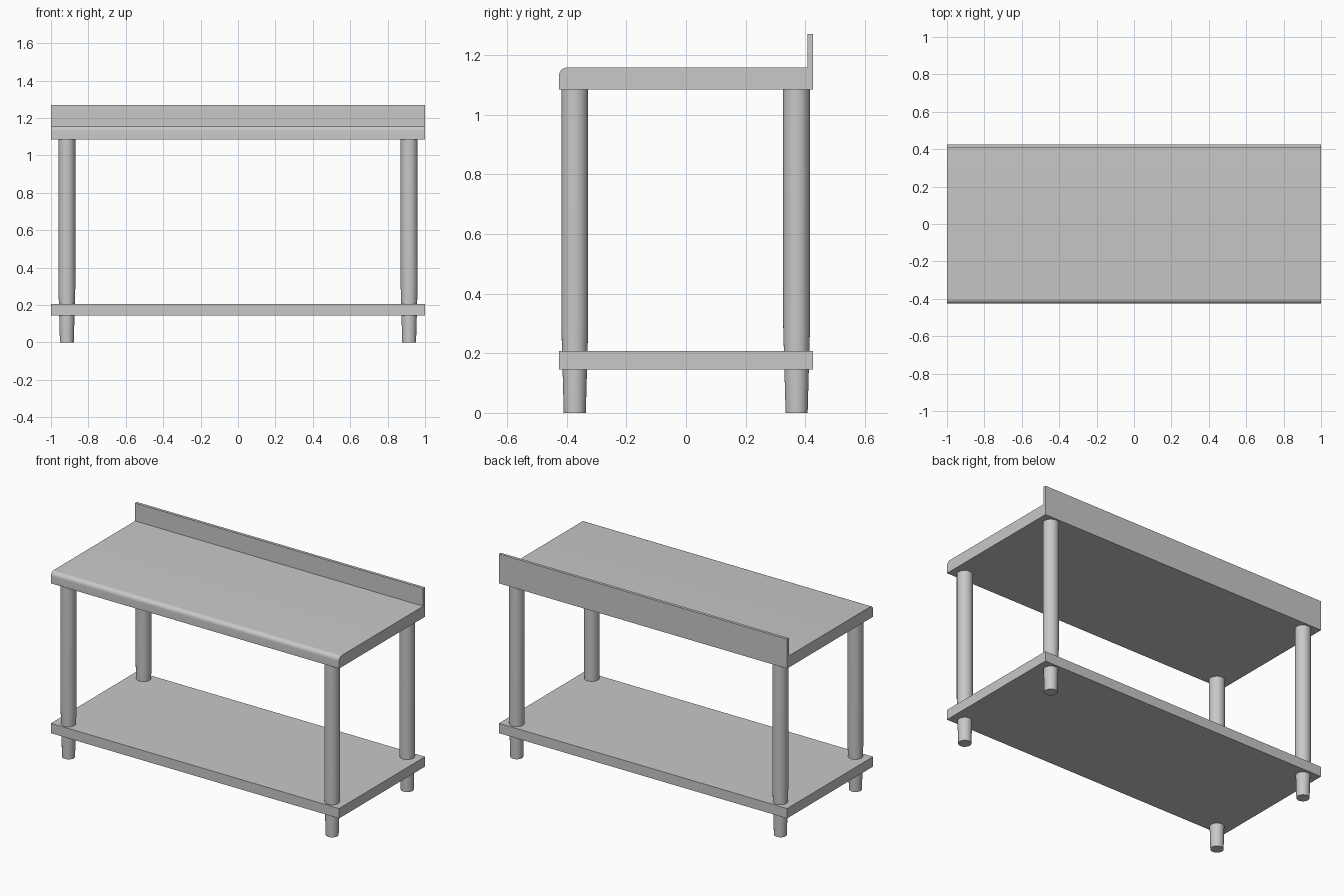
import bpy, bmesh, math

cube = bpy.data.objects.get("Cube")
if cube:
    bpy.data.objects.remove(cube, do_unlink=True)

# One brushed steel colour for everything
steel = bpy.data.materials.new("steel_grey")
steel.use_nodes = True
colour = (0.58, 0.58, 0.58, 1)
steel.diffuse_color = colour
steel.node_tree.nodes["Principled BSDF"].inputs["Base Color"].default_value = colour

HALF_X, HALF_Y = 1.0, 0.426
TOP_LOW, TOP_HIGH, SPLASH_HIGH = 1.085, 1.158, 1.27


def finish(bm, name):
    """Turn a bmesh into a named, shaded object."""
    bmesh.ops.recalc_face_normals(bm, faces=bm.faces[:])
    mesh = bpy.data.meshes.new(name)
    bm.to_mesh(mesh)
    bm.free()
    mesh.materials.append(steel)
    obj = bpy.data.objects.new(name, mesh)
    bpy.context.collection.objects.link(obj)
    bpy.ops.object.select_all(action='DESELECT')
    obj.select_set(True)
    bpy.context.view_layer.objects.active = obj
    bpy.ops.object.shade_smooth_by_angle(angle=math.radians(30))
    return obj


def extrude_profile(name, profile):
    """Sweep a (y, z) outline along the full width."""
    bm = bmesh.new()
    face = bm.faces.new([bm.verts.new((-HALF_X, y, z)) for y, z in profile])
    swept = bmesh.ops.extrude_face_region(bm, geom=[face], use_keep_orig=True)
    verts = [v for v in swept["geom"] if isinstance(v, bmesh.types.BMVert)]
    bmesh.ops.translate(bm, verts=verts, vec=(2 * HALF_X, 0, 0))
    return finish(bm, name)


def leg(name, x, y):
    """Round leg that tapers towards the foot."""
    bm = bmesh.new()
    sides = 32
    rings = []
    for r, z in [(0.037, 0), (0.045, 0.29), (0.045, TOP_LOW)]:
        rings.append([bm.verts.new((x + r * math.cos(math.tau * i / sides),
                                    y + r * math.sin(math.tau * i / sides), z))
                      for i in range(sides)])
    for low, high in zip(rings, rings[1:]):
        for i in range(sides):
            j = (i + 1) % sides
            bm.faces.new((low[i], low[j], high[j], high[i]))
    bm.faces.new(rings[0])
    bm.faces.new(rings[-1])
    return finish(bm, name)


# Worktop with rounded front edge and upright back splash
R = 0.027
front_round = [(-HALF_Y + R - R * math.sin(a), TOP_HIGH - R + R * math.cos(a))
               for a in (math.pi / 2 * i / 8 for i in range(9))]
extrude_profile("worktop_with_backsplash", [
    (-HALF_Y, TOP_LOW), (HALF_Y, TOP_LOW), (HALF_Y, SPLASH_HIGH),
    (HALF_Y - 0.018, SPLASH_HIGH), (HALF_Y - 0.018, TOP_HIGH)] + front_round)

# Lower shelf
extrude_profile("lower_shelf", [
    (-HALF_Y, 0.145), (HALF_Y, 0.145), (HALF_Y, 0.207), (-HALF_Y, 0.207)])

# Four legs
for side, x in (("left", 0.915), ("right", -0.915)):
    for end, y in (("front", -0.373), ("back", 0.371)):
        leg(f"{end}_{side}_leg", x, y)
